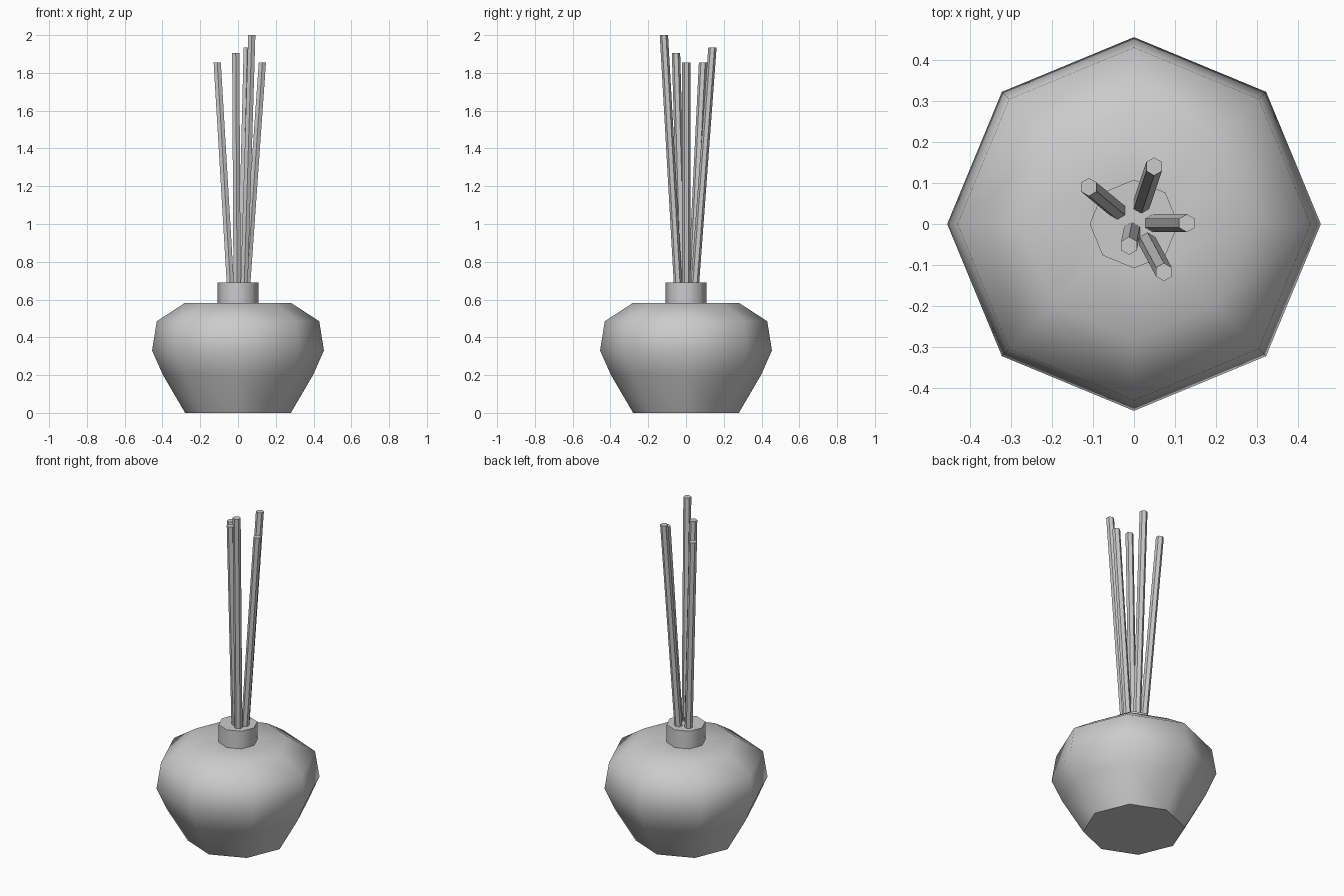
import bpy, bmesh, math
from mathutils import Vector

if "Cube" in bpy.data.objects:
    bpy.data.objects.remove(bpy.data.objects["Cube"])


def finish(name, bm, angle):
    bmesh.ops.recalc_face_normals(bm, faces=bm.faces)
    mesh = bpy.data.meshes.new(name)
    bm.to_mesh(mesh)
    bm.free()
    obj = bpy.data.objects.new(name, mesh)
    bpy.context.collection.objects.link(obj)
    bpy.ops.object.select_all(action='DESELECT')
    obj.select_set(True)
    bpy.context.view_layer.objects.active = obj
    bpy.ops.object.shade_smooth_by_angle(angle=math.radians(angle))
    return obj


def loft(name, rings, sides, angle):
    """Closed solid through rings of (centre, radius), first corner on +y."""
    bm = bmesh.new()
    loops = []
    for c, r in rings:
        loops.append([bm.verts.new((c[0] + r * math.sin(math.tau * i / sides),
                                    c[1] + r * math.cos(math.tau * i / sides), c[2]))
                      for i in range(sides)])
    for a, b in zip(loops, loops[1:]):
        for i in range(sides):
            j = (i + 1) % sides
            bm.faces.new((a[i], a[j], b[j], b[i]))
    bm.faces.new(loops[0])
    bm.faces.new(loops[-1])
    return finish(name, bm, angle)


# Bottle: eight-sided body with its neck, smooth around the sides
profile = [(0.28, 0), (0.397, 0.2), (0.455, 0.33), (0.43, 0.485),
           (0.28, 0.583), (0.108, 0.583), (0.108, 0.69)]
loft("bottle", [((0, 0, z), r) for r, z in profile], 8, 60)

# Reeds: where each leaves the neck (x, y) and where it ends (x, y, z)
reeds = [((0.047, 0.002), (0.129, 0.002, 1.855)),
         ((0.018, 0.048), (0.049, 0.140, 1.935)),
         ((-0.041, 0.033), (-0.110, 0.090, 1.855)),
         ((-0.005, -0.018), (-0.012, -0.053, 1.905)),
         ((0.033, -0.043), (0.073, -0.117, 2.0))]
for n, (exit_xy, end) in enumerate(reeds, 1):
    top = Vector(end)
    neck = Vector((*exit_xy, 0.69))
    foot = neck + (neck - top) * (0.59 / (top.z - 0.69))
    loft(f"reed_{n}", [(foot, 0.022), (top, 0.022)], 6, 40)
